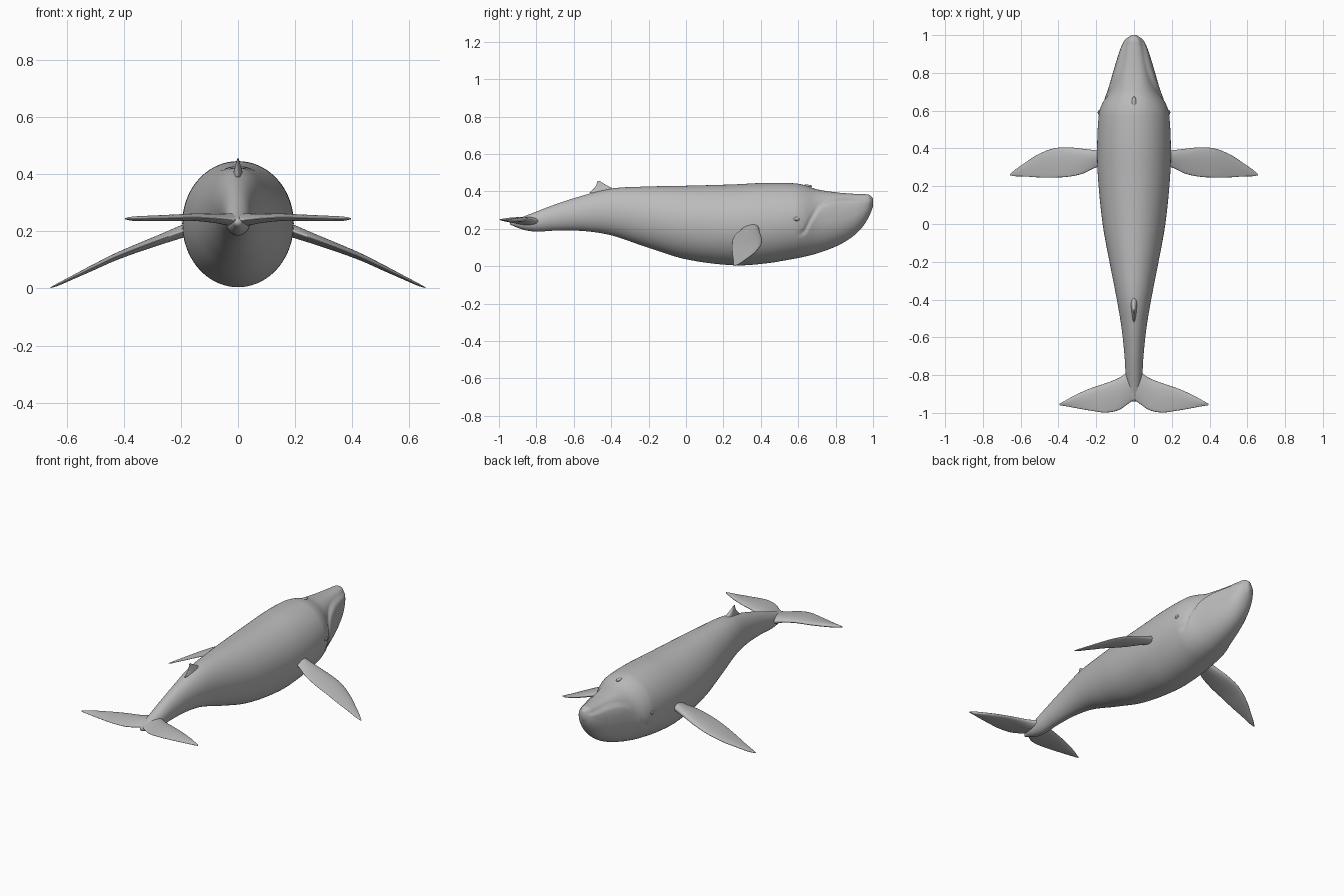
import bpy
import bmesh
from math import cos, sin, pi, sqrt, exp
from mathutils import Matrix, Vector

cube = bpy.data.objects.get("Cube")
if cube:
    bpy.data.objects.remove(cube, do_unlink=True)

GREY = (0.5, 0.5, 0.5, 1)
skin = bpy.data.materials.new("whale grey")
skin.use_nodes = True
skin.diffuse_color = GREY
skin.node_tree.nodes["Principled BSDF"].inputs["Base Color"].default_value = GREY


def interpolate(rows, t):
    """Smooth curve through rows, keyed by their first value."""
    last = len(rows) - 1
    i = 0
    while i < last - 1 and t > rows[i + 1][0]:
        i += 1

    def slope(k, c):
        a, b = rows[max(k - 1, 0)], rows[min(k + 1, last)]
        return (b[c] - a[c]) / (b[0] - a[0])

    a, b = rows[i], rows[i + 1]
    h = b[0] - a[0]
    u = min(max((t - a[0]) / h, 0), 1)
    return [(2 * u**3 - 3 * u**2 + 1) * a[c] + (u**3 - 2 * u**2 + u) * h * slope(i, c)
            + (3 * u**2 - 2 * u**3) * b[c] + (u**3 - u**2) * h * slope(i + 1, c)
            for c in range(1, len(a))]


def smoothstep(low, high, v):
    u = min(max((v - low) / (high - low), 0), 1)
    return u * u * (3 - 2 * u)


def finish(name, bm, mirror=False):
    bmesh.ops.recalc_face_normals(bm, faces=bm.faces)
    mesh = bpy.data.meshes.new(name)
    bm.to_mesh(mesh)
    bm.free()
    mesh.materials.append(skin)
    mesh.shade_smooth()
    obj = bpy.data.objects.new(name, mesh)
    bpy.context.collection.objects.link(obj)
    if mirror:
        obj.modifiers.new("mirror", 'MIRROR').use_clip = True
    return obj


def loft(name, rings, mirror=False):
    bm = bmesh.new()
    loops = [[bm.verts.new(p) for p in ring] for ring in rings]
    for a, b in zip(loops, loops[1:]):
        for k in range(len(a)):
            n = (k + 1) % len(a)
            bm.faces.new((a[k], a[n], b[n], b[k]))
    bm.faces.new(loops[0])
    bm.faces.new(loops[-1])
    return finish(name, bm, mirror)


def ellipsoid(name, centre, radii, mirror=False):
    bm = bmesh.new()
    bmesh.ops.create_uvsphere(bm, u_segments=16, v_segments=10, radius=1,
                              matrix=Matrix.Translation(centre) @ Matrix.Diagonal((*radii, 1)))
    return finish(name, bm, mirror)


def blade(name, rows, place, steps=40, mirror=False):
    """Fin from rows of span, leading edge, trailing edge, offset, thickness."""
    rings = []
    for s in range(steps + 1):
        span = rows[0][0] + (rows[-1][0] - rows[0][0]) * sin(s / steps * pi / 2)
        lead, trail, off, thick = interpolate(rows, span)
        ring = []
        for k in range(28):
            a = 2 * pi * k / 28
            chord = (lead + trail) / 2 + (lead - trail) / 2 * cos(a)
            ring.append(place(span, chord, off + thick / 2 * sin(a) * (0.75 + 0.35 * cos(a))))
        rings.append(ring)
    return loft(name, rings, mirror)


# Body stations: y, half width, belly height, back height
BODY = [
    (-0.94, 0.010, 0.222, 0.242), (-0.87, 0.034, 0.195, 0.265),
    (-0.80, 0.044, 0.185, 0.292), (-0.70, 0.050, 0.190, 0.330),
    (-0.55, 0.066, 0.188, 0.378), (-0.40, 0.091, 0.165, 0.415),
    (-0.20, 0.130, 0.098, 0.426), (0.00, 0.166, 0.037, 0.430),
    (0.25, 0.191, 0.005, 0.437), (0.42, 0.195, 0.014, 0.445),
    (0.58, 0.186, 0.040, 0.443), (0.63, 0.172, 0.050, 0.434),
    (0.70, 0.142, 0.068, 0.411), (0.80, 0.112, 0.105, 0.395),
    (0.88, 0.088, 0.150, 0.388), (0.94, 0.067, 0.205, 0.385),
    (0.98, 0.043, 0.268, 0.381), (1.00, 0.012, 0.318, 0.362),
]
# Mouth line: y, height
MOUTH = [(0.58, 0.17), (0.63, 0.185), (0.67, 0.255), (0.72, 0.322),
         (0.82, 0.355), (1.0, 0.348)]


def body_point(y, a):
    w, low, high = interpolate(BODY, y)
    head = smoothstep(0.62, 0.8, y)
    power = 1 - 0.25 * head if sin(a) > 0 else 1
    x = w * abs(cos(a)) ** power * (1 if cos(a) > 0 else -1)
    z = (low + high) / 2 + (high - low) / 2 * abs(sin(a)) ** power * (1 if sin(a) > 0 else -1)
    if y > 0.58:
        # Narrow upper jaw set inside the broad lower lip, with a crease between
        line = interpolate(MOUTH, y)[0]
        rise = (interpolate(MOUTH, y + 0.005)[0] - line) / 0.005
        d = (z - line) / sqrt(1 + rise * rise)
        x *= 1 - 0.17 * head * smoothstep(-0.004, 0.012, d)
        x *= 1 - 0.06 * smoothstep(0.58, 0.63, y) * exp(-(d / 0.007) ** 2)
    return (x, y, z)


SEGMENTS, RINGS = 96, 190
rings = []
for i in range(RINGS + 1):
    t = i / RINGS
    y = -0.94 + 1.94 * (0.35 * t + 0.65 * sin(t * pi / 2))
    rings.append([body_point(y, 2 * pi * k / SEGMENTS) for k in range(SEGMENTS)])
loft("body", rings)

# Side flippers, sweeping down to the ground
blade("flippers", [
    (0.15, 0.385, 0.305, 0.215, 0.060), (0.20, 0.390, 0.300, 0.198, 0.056),
    (0.27, 0.398, 0.267, 0.172, 0.046), (0.35, 0.406, 0.250, 0.142, 0.038),
    (0.43, 0.399, 0.246, 0.110, 0.032), (0.51, 0.367, 0.247, 0.072, 0.026),
    (0.58, 0.322, 0.252, 0.038, 0.018), (0.63, 0.287, 0.253, 0.014, 0.012),
    (0.656, 0.264, 0.257, 0.003, 0.004),
], lambda s, c, t: (s, c, t), mirror=True)

# Tail flukes with a notch in the middle
blade("tail_flukes", [
    (0.0, -0.77, -0.930, 0.240, 0.060), (0.035, -0.785, -0.955, 0.241, 0.052),
    (0.08, -0.815, -0.985, 0.245, 0.040), (0.15, -0.843, -0.998, 0.249, 0.032),
    (0.23, -0.870, -0.988, 0.247, 0.028), (0.31, -0.905, -0.974, 0.245, 0.024),
    (0.37, -0.938, -0.963, 0.244, 0.018), (0.395, -0.952, -0.959, 0.244, 0.006),
], lambda s, c, t: (s, c, t), mirror=True)

# Small hooked fin on the back
blade("dorsal_fin", [
    (0.39, -0.36, -0.52, 0, 0.050), (0.42, -0.40, -0.488, 0, 0.030),
    (0.44, -0.438, -0.478, 0, 0.016), (0.456, -0.462, -0.474, 0, 0.005),
], lambda s, c, t: (t, c, s), steps=14)

# Eyes: an oval lid around a small ball, seated on the side of the head
eye = Vector(body_point(0.59, 0.05))
ellipsoid("eyelids", eye, (0.005, 0.016, 0.011), mirror=True)
ellipsoid("eyes", eye + Vector((0.003, 0, 0)), (0.005, 0.008, 0.007), mirror=True)

# Blowhole ridge on top of the head
ellipsoid("blowhole_ridge", (0, 0.645, 0.428), (0.012, 0.03, 0.008))
